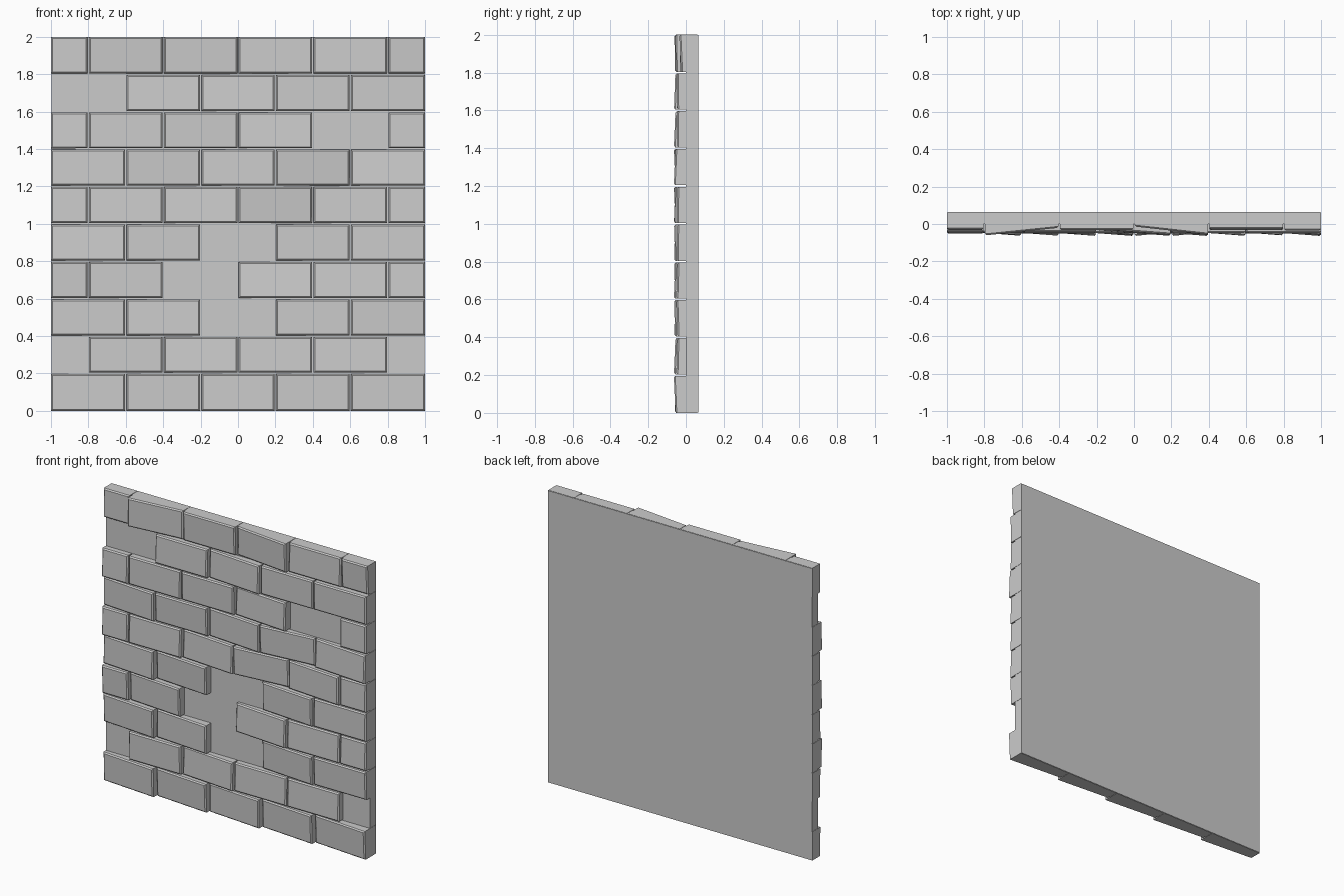
import bpy, bmesh, random

if "Cube" in bpy.data.objects:
    bpy.data.objects.remove(bpy.data.objects["Cube"])

random.seed(4)
BACK = 0.065

# front depth of each brick at its left and right edge
TILT = {"R": (-0.03, -0.06), "L": (-0.06, -0.02), "F": (-0.047, -0.047),
        "S": (-0.03, -0.03), "D": (-0.012, -0.055)}
# rows from bottom to top; "." is a missing brick
ROWS = ["RRRRR", ".FRFF.", "RR.RF", "FR.RFF", "RR.RF",
        "FFRLRF", "RFRLR", "FFFR.F", ".FRFF", "SLSDSS"]


def box_mesh(name, x0, x1, z0, z1, fronts, back, bevel=0.0):
    """Box whose front corners (BL, BR, TR, TL) have their own depth."""
    bm = bmesh.new()
    corners = [(x0, z0), (x1, z0), (x1, z1), (x0, z1)]
    f = [bm.verts.new((x, y, z)) for (x, z), y in zip(corners, fronts)]
    b = [bm.verts.new((x, back, z)) for x, z in corners]
    front = bm.faces.new(f)
    bm.faces.new(b[::-1])
    for i in range(4):
        j = (i + 1) % 4
        bm.faces.new((f[j], f[i], b[i], b[j]))
    bmesh.ops.recalc_face_normals(bm, faces=bm.faces)
    if bevel:
        bmesh.ops.bevel(bm, geom=list(front.edges), offset=bevel,
                        segments=1, affect='EDGES', profile=0.5)
    me = bpy.data.meshes.new(name)
    bm.to_mesh(me)
    bm.free()
    ob = bpy.data.objects.new(name, me)
    bpy.context.collection.objects.link(ob)
    return ob


# backing slab
box_mesh("wall_slab", -0.998, 0.998, 0.002, 1.998, [0.0] * 4, BACK)

# brick courses in running bond
GAP = 0.004
for row, pattern in enumerate(ROWS):
    if len(pattern) == 5:
        edges = [-1, -0.6, -0.2, 0.2, 0.6, 1]
    else:
        edges = [-1, -0.8, -0.4, 0, 0.4, 0.8, 1]
    z0, z1 = row * 0.2, row * 0.2 + 0.2
    z0 += GAP if row > 0 else 0
    z1 -= GAP if row < 9 else 0
    for i, kind in enumerate(pattern):
        if kind == ".":
            continue
        x0 = edges[i] + (GAP if i > 0 else 0)
        x1 = edges[i + 1] - (GAP if i < len(pattern) - 1 else 0)
        left, right = TILT[kind]
        lean = random.uniform(-0.005, 0.005)
        fronts = [left - lean, right - lean, right + lean, left + lean]
        box_mesh(f"brick_{row}_{i}", x0, x1, z0, z1, fronts, BACK - 0.003, 0.008)
